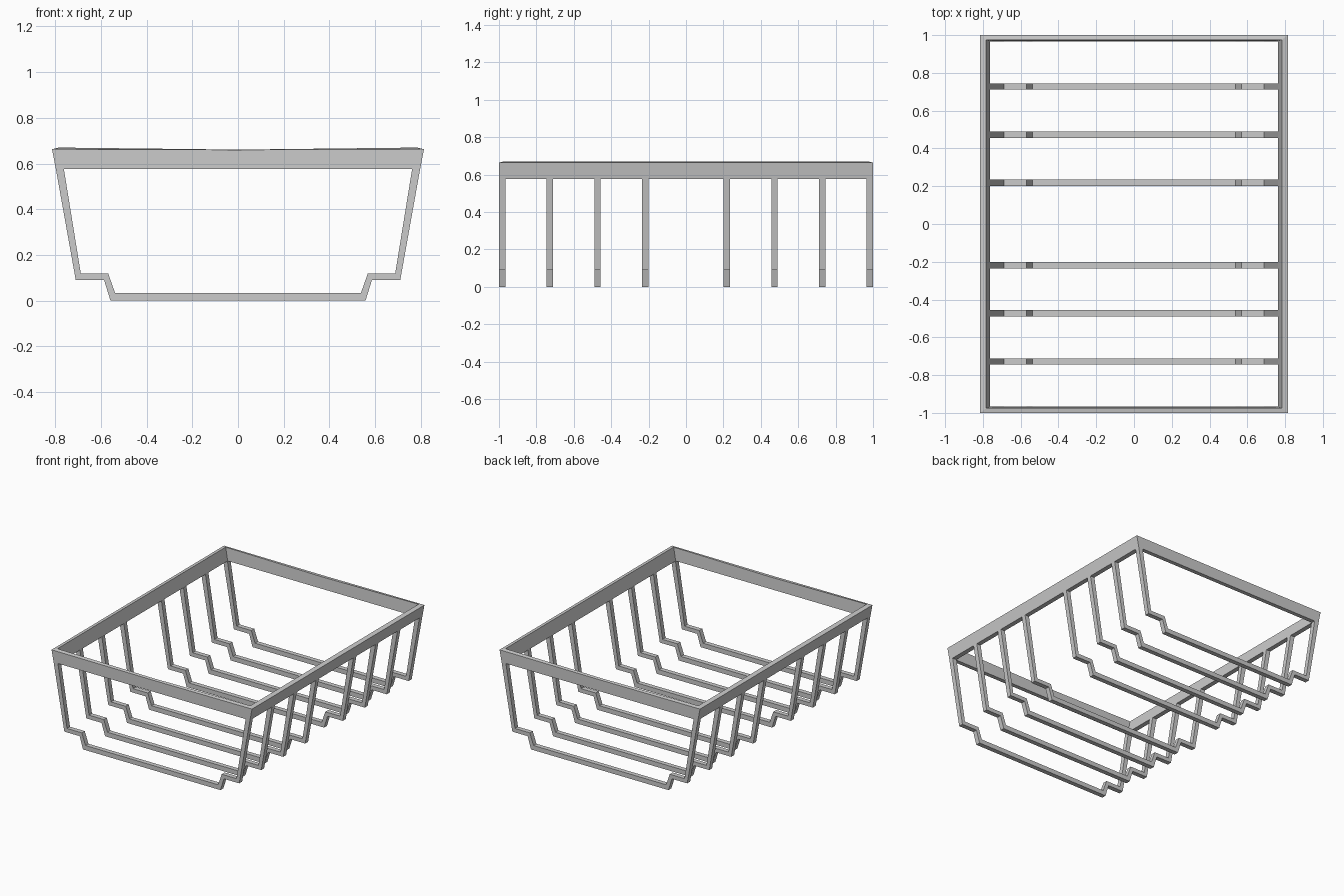
import bpy, bmesh

if "Cube" in bpy.data.objects:
    bpy.data.objects.remove(bpy.data.objects["Cube"])

def make_object(name, bm):
    bmesh.ops.recalc_face_normals(bm, faces=bm.faces)
    mesh = bpy.data.meshes.new(name)
    bm.to_mesh(mesh)
    bm.free()
    obj = bpy.data.objects.new(name, mesh)
    bpy.context.collection.objects.link(obj)
    return obj

# Bent U-shaped rib: right half of the outer and inner outline, top to bottom
OUTER = [(0.797, 0.576), (0.71, 0.09), (0.586, 0.09), (0.558, 0.0)]
INNER = [(0.762, 0.576), (0.688, 0.119), (0.568, 0.119), (0.538, 0.034)]

def mirrored(half):
    return half + [(-x, z) for x, z in reversed(half)]

def rib(name, y0, y1):
    bm = bmesh.new()
    sections = []
    for (xo, zo), (xi, zi) in zip(mirrored(OUTER), mirrored(INNER)):
        sections.append([bm.verts.new(p) for p in
                         ((xo, y0, zo), (xo, y1, zo), (xi, y1, zi), (xi, y0, zi))])
    for a, b in zip(sections, sections[1:]):
        for i in range(4):
            j = (i + 1) % 4
            bm.faces.new((a[i], a[j], b[j], b[i]))
    bm.faces.new(sections[0])
    bm.faces.new(sections[-1])
    return make_object(name, bm)

for n, y in enumerate((0.218, 0.473, 0.728, 0.983), 1):
    rib(f"rib_back_{n}", y - 0.017, y + 0.017)
    rib(f"rib_front_{n}", -y - 0.017, -y + 0.017)

# Flared rectangular top rim, its short sides dipping slightly in the middle
def rim_loop(bm, x, y, z, z_mid):
    pts = [(-x, -y, z), (0, -y, z_mid), (x, -y, z), (x, y, z), (0, y, z_mid), (-x, y, z)]
    return [bm.verts.new(p) for p in pts]

bm = bmesh.new()
loops = [rim_loop(bm, 0.797, 1.0, 0.576, 0.576),
         rim_loop(bm, 0.814, 1.0, 0.663, 0.660),
         rim_loop(bm, 0.783, 0.975, 0.670, 0.661),
         rim_loop(bm, 0.763, 0.970, 0.576, 0.576)]
for k in range(4):
    a, b = loops[k], loops[(k + 1) % 4]
    for i in range(6):
        j = (i + 1) % 6
        bm.faces.new((a[i], a[j], b[j], b[i]))
make_object("top_rim", bm)
